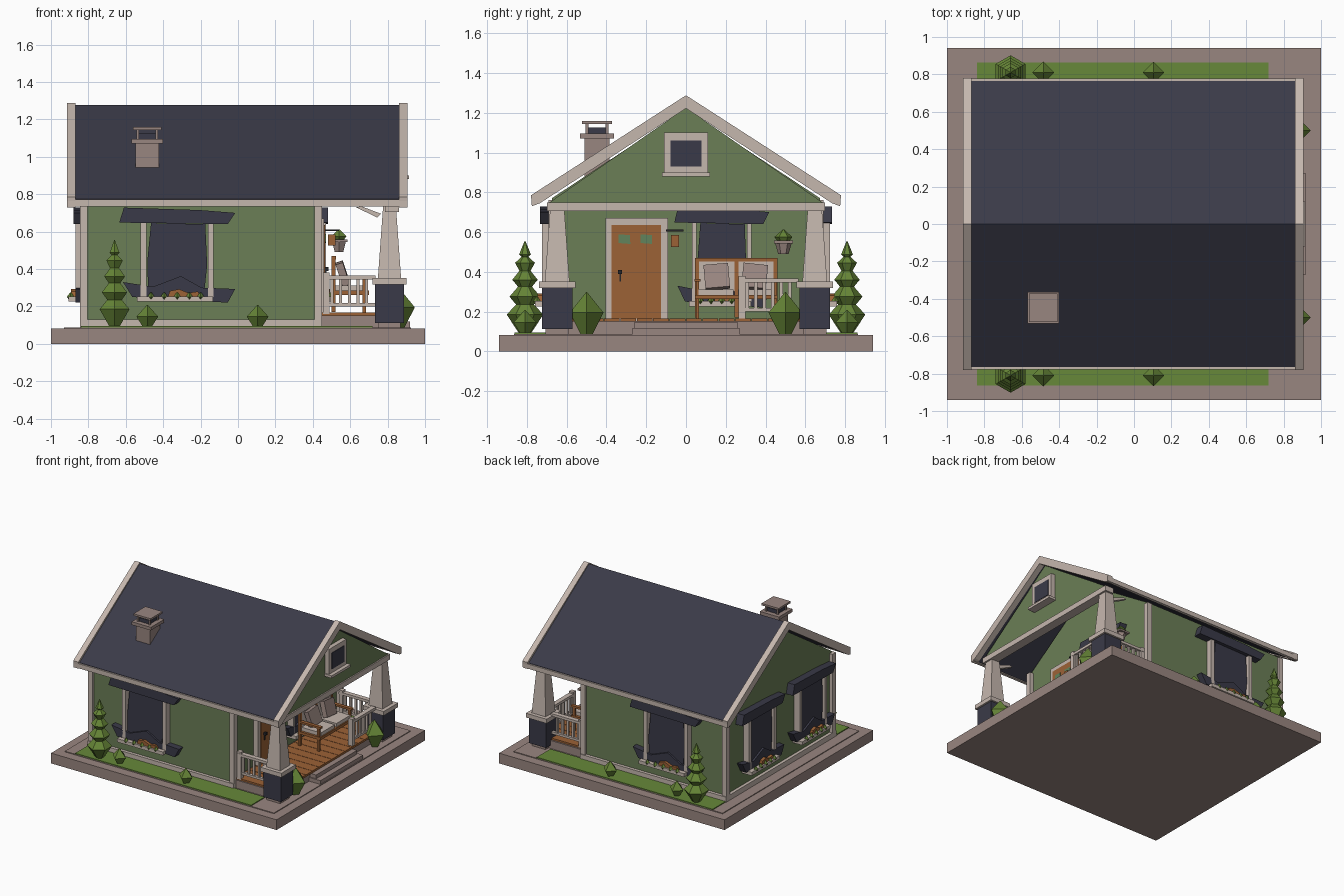
import bpy, bmesh, math
from mathutils import Matrix, Vector

if "Cube" in bpy.data.objects:
    bpy.data.objects.remove(bpy.data.objects["Cube"])


def material(name, r, g, b):
    m = bpy.data.materials.new(name)
    m.diffuse_color = (*[(c / 255 / 12.92 if c < 11 else ((c / 255 + .055) / 1.055) ** 2.4)
                         for c in (r, g, b)], 1)
    m.use_nodes = True
    m.node_tree.nodes["Principled BSDF"].inputs["Base Color"].default_value = m.diffuse_color
    return m


SLATE = material("dark slate", 58, 58, 72)
GREEN = material("wall green", 107, 126, 86)
CREAM = material("cream trim", 197, 183, 174)
STONE = material("mauve stone", 153, 134, 128)
WOOD = material("orange wood", 156, 98, 54)
GRASS = material("grass", 103, 137, 58)
LEAF = material("leaf green", 101, 132, 54)
BLACK = material("iron black", 38, 38, 42)
TEAL = material("door glass", 98, 132, 92)
FLAT = Matrix.Identity(4)


def facing(deg, x=0, y=0, z=0):
    """Local frame whose outward side (-y) is turned around z."""
    return Matrix.Translation((x, y, z)) @ Matrix.Rotation(math.radians(deg), 4, 'Z')


ENDS = facing(90)  # profile in (y, z), depth along +x


def finish(name, bm, mat, M=FLAT):
    bmesh.ops.transform(bm, matrix=M, verts=bm.verts)
    bmesh.ops.recalc_face_normals(bm, faces=bm.faces)
    me = bpy.data.meshes.new(name)
    bm.to_mesh(me)
    bm.free()
    me.materials.append(mat)
    ob = bpy.data.objects.new(name, me)
    bpy.context.collection.objects.link(ob)
    return ob


def prism(name, pts, d0, d1, mat, M=FLAT):
    """Outline in (sideways, up), pushed from depth d0 out to d1."""
    bm = bmesh.new()
    f = bm.faces.new([bm.verts.new((u, -d0, z)) for u, z in pts])
    new = bmesh.ops.extrude_face_region(bm, geom=[f])["geom"]
    bmesh.ops.translate(bm, vec=(0, d0 - d1, 0),
                        verts=[v for v in new if isinstance(v, bmesh.types.BMVert)])
    return finish(name, bm, mat, M)


def box(name, x0, x1, y0, y1, z0, z1, mat, M=FLAT):
    return prism(name, [(x0, z0), (x1, z0), (x1, z1), (x0, z1)], -y1, -y0, mat, M)


def stack(name, x, y, rings, mat, sides=4, turn=0, square=False):
    """Closed tapering solid from (radius, height) rings."""
    bm = bmesh.new()
    k = math.sqrt(2) if square else 1
    for (r0, z0), (r1, z1) in zip(rings, rings[1:]):
        bmesh.ops.create_cone(bm, cap_ends=True, segments=sides, radius1=r0 * k, radius2=r1 * k,
                              depth=z1 - z0, matrix=Matrix.Translation((0, 0, (z0 + z1) / 2)))
    return finish(name, bm, mat, facing(turn, x, y))


# Ground slab, terrace and grass strips
box("ground_slab", -1, 1, -.94, .94, 0, .082, STONE)
box("terrace", -.93, .925, -.865, .865, .08, .088, STONE)
for s in (-1, 1):
    a, b = sorted((s * .69, s * .863))
    box("grass_strip", -.84, .72, a, b, .086, .095, GRASS)

# House body, skirting and corner boards
prism("house_walls", [(-.675, .09), (.675, .09), (.675, .77), (0, 1.215), (-.675, .77)],
      -.82, .42, GREEN, ENDS)
box("skirting", -.845, .45, -.70, .70, .086, .13, CREAM)
for x in (-.825, .43):
    for s in (-1, 1):
        box("corner_board", x - .02, x + .02, s * .67 - .022, s * .67 + .022, .12, .76, CREAM)

# Roof, fascia and barge boards
prism("roof", [(-.765, .775), (0, 1.278), (.765, .775), (.765, .735), (0, 1.228), (-.765, .735)],
      -.88, .88, SLATE, ENDS)
for x0, x1 in ((-.915, -.87), (.86, .905)):
    prism("barge_board", [(-.78, .785), (0, 1.288), (.78, .785), (.775, .73), (.735, .745),
                          (0, 1.222), (-.735, .745), (-.775, .73)], x0, x1, CREAM, ENDS)
for s in (-1, 1):
    a, b = sorted((s * .755, s * .778))
    box("eave_fascia", -.915, .905, a, b, .735, .772, CREAM)

# Porch gable, beam and gable window
prism("porch_gable", [(-.70, .74), (.70, .74), (0, 1.225)], .80, .85, GREEN, ENDS)
box("porch_beam", .785, .86, -.70, .70, .705, .748, CREAM)
box("gable_window_frame", .84, .885, -.11, .11, .89, 1.10, CREAM)
box("gable_window_sill", .84, .915, -.12, .12, .88, .90, CREAM)
box("gable_window_glass", .88, .889, -.077, .077, .93, 1.06, SLATE)

# Chimney
cx, cy = -.485, -.448
for nm, r, z0, z1, m in (("chimney_stack", .063, .85, 1.07, STONE), ("chimney_crown", .085, 1.07, 1.095, STONE),
                         ("chimney_flue", .048, 1.09, 1.125, SLATE), ("chimney_cap", .076, 1.143, 1.158, STONE)):
    box(nm, cx - r, cx + r, cy - r, cy + r, z0, z1, m)
for sx in (-1, 1):
    for sy in (-1, 1):
        x, y = cx + sx * .05, cy + sy * .05
        box("chimney_cap_post", x - .007, x + .007, y - .007, y + .007, 1.09, 1.145, STONE)


# Windows with crooked head board, sill board and flower box
def window(M, k=1.0):
    def p(name, pts, d0, d1, mat):
        prism(name, [(u * k, z) for u, z in pts], d0, d1, mat, M)
    p("window_glass", [(-.155, .27), (.145, .28), (.16, .42), (.15, .64), (-.14, .645), (-.16, .44)],
      -.01, .035, SLATE)
    for s in (-1, 1):
        p("window_jamb", [(s * .195, .25), (s * .165, .25), (s * .165, .665), (s * .195, .665)],
          -.01, .05, CREAM)
    p("window_head_board", [(-.31, .648), (.27, .64), (.31, .70), (.12, .715), (-.285, .728)],
      -.01, .06, SLATE)
    p("window_sill_board", [(-.24, .25), (.27, .22), (.31, .293), (.13, .30), (.02, .362),
                            (-.13, .305), (-.29, .33)], -.01, .05, SLATE)
    p("flower_box", [(-.215, .225), (.19, .225), (.19, .253), (-.215, .253)], -.01, .085, CREAM)
    p("flowers", [(-.05, .25), (.13, .25), (.11, .28), (.06, .272), (.01, .292), (-.04, .282)],
      .05, .072, WOOD)
    for u in (-.14, -.07, 0, .065, .125):
        c = M @ Vector((u * k, -.075, 0))
        stack("flower_leaves", c.x, c.y, [(.006, .232), (.02, .25), (.003, .275)], LEAF)


window(facing(0, -.325, -.675))
window(facing(180, -.325, .675))
window(facing(-90, -.82, .27), .88)
window(facing(-90, -.82, -.37), .88)
window(facing(90, .42, .18), .77)

# Door with frame, panes and handle
box("door_frame", .41, .46, -.405, -.09, .15, .67, CREAM)
box("door", .45, .466, -.375, -.125, .165, .635, WOOD)
for y in (-.31, -.20):
    prism("door_pane", [(y - .03, .545), (y + .03, .54), (y + .028, .585), (y - .03, .588)],
          .465, .47, TEAL, ENDS)
box("door_handle_plate", .465, .472, -.335, -.327, .35, .41, BLACK)
box("door_knob", .465, .485, -.341, -.321, .39, .41, BLACK)

# Wall lamp and hanging plant
box("lamp_body", .48, .52, -.075, -.035, .525, .585, WOOD)
box("lamp_hood", .42, .54, -.10, -.012, .602, .612, BLACK)
stack("hanging_pot", .54, .49, [(.026, .49), (.042, .545)], STONE, 6)
box("hanging_pot_rim", .495, .585, .442, .538, .543, .557, STONE)
stack("hanging_plant", .54, .49, [(.03, .555), (.045, .575), (.004, .612)], LEAF, 6)

# Porch floor and steps
box("porch_base", .42, .82, -.67, .67, .08, .152, STONE)
for i in range(16):
    y = -.66 + i * .0825
    box("porch_plank", .44, .835, y, y + .079, .15, .166, WOOD)
box("lower_step", .80, .92, -.27, .27, .085, .118, STONE)
box("upper_step", .80, .875, -.26, .26, .085, .148, STONE)

# Porch columns and diagonal braces
for s in (-1, 1):
    y = s * .648
    stack("column_plinth", .81, y, [(.077, .112), (.077, .32)], SLATE, turn=45, square=True)
    stack("column_footing", .81, y, [(.06, .08), (.06, .115)], STONE, turn=45, square=True)
    stack("column_cap", .81, y, [(.092, .318), (.092, .352)], CREAM, turn=45, square=True)
    stack("column_shaft", .81, y, [(.062, .35), (.034, .74)], CREAM, turn=45, square=True)
    prism("column_brace", [(.63, .73), (.66, .735), (.765, .695), (.745, .675)],
          -y - .015, -y + .015, CREAM)


# Railings along the sides and half the front
def railing(M, length):
    for z0, z1, w in ((.20, .218, .012), (.345, .366, .019)):
        box("rail", 0, length, -w, w, z0, z1, CREAM, M)
    n = round(length / .045)
    for i in range(1, n):
        u = i * length / n
        box("baluster", u - .008, u + .008, -.008, .008, .21, .35, CREAM, M)
    box("rail_post", 0, .034, -.018, .018, .16, .38, CREAM, M)


for s in (-1, 1):
    railing(facing(0, .455, s * .645), .28)
railing(facing(90, .81, .265), .30)

# Porch bench with cushions
box("bench_seat", .50, .70, .045, .46, .262, .284, WOOD)
for y in (.045, .243, .44):
    box("bench_back_post", .50, .52, y, y + .02, .17, .468, WOOD)
box("bench_back_rail", .50, .525, .045, .46, .452, .47, WOOD)
for y in (.05, .442):
    box("bench_leg", .665, .685, y, y + .016, .165, .36, WOOD)
    box("bench_arm", .50, .70, y - .006, y + .022, .35, .365, WOOD)
for y in (.064, .262):
    box("bench_back_panel", .505, .518, y, y + .18, .30, .455, CREAM)
    box("seat_cushion", .52, .69, y, y + .176, .282, .312, CREAM)
for y, t in ((.155, 5), (.345, -6)):
    M = (Matrix.Translation((.56, y, .375)) @ Matrix.Rotation(math.radians(t), 4, 'X')
         @ Matrix.Rotation(math.radians(-18), 4, 'Y'))
    box("pillow", -.02, .02, -.062, .062, -.062, .062, STONE, M)

# Trees and bushes
for s in (-1, 1):
    stack("tree_trunk", -.66, s * .81, [(.016, .085), (.016, .14)], WOOD, 6)
    stack("tree", -.66, s * .81,
          [(.03, .09), (.092, .185), (.045, .235), (.078, .275), (.035, .325), (.064, .36),
           (.028, .405), (.05, .445), (.018, .475), (.03, .487), (.002, .555)], LEAF, 6)
    for x in (-.485, .105):
        stack("small_bush", x, s * .81, [(.022, .088), (.058, .145), (.002, .208)], LEAF)
    stack("porch_bush", .86, s * .50, [(.03, .086), (.085, .195), (.002, .298)], LEAF)
